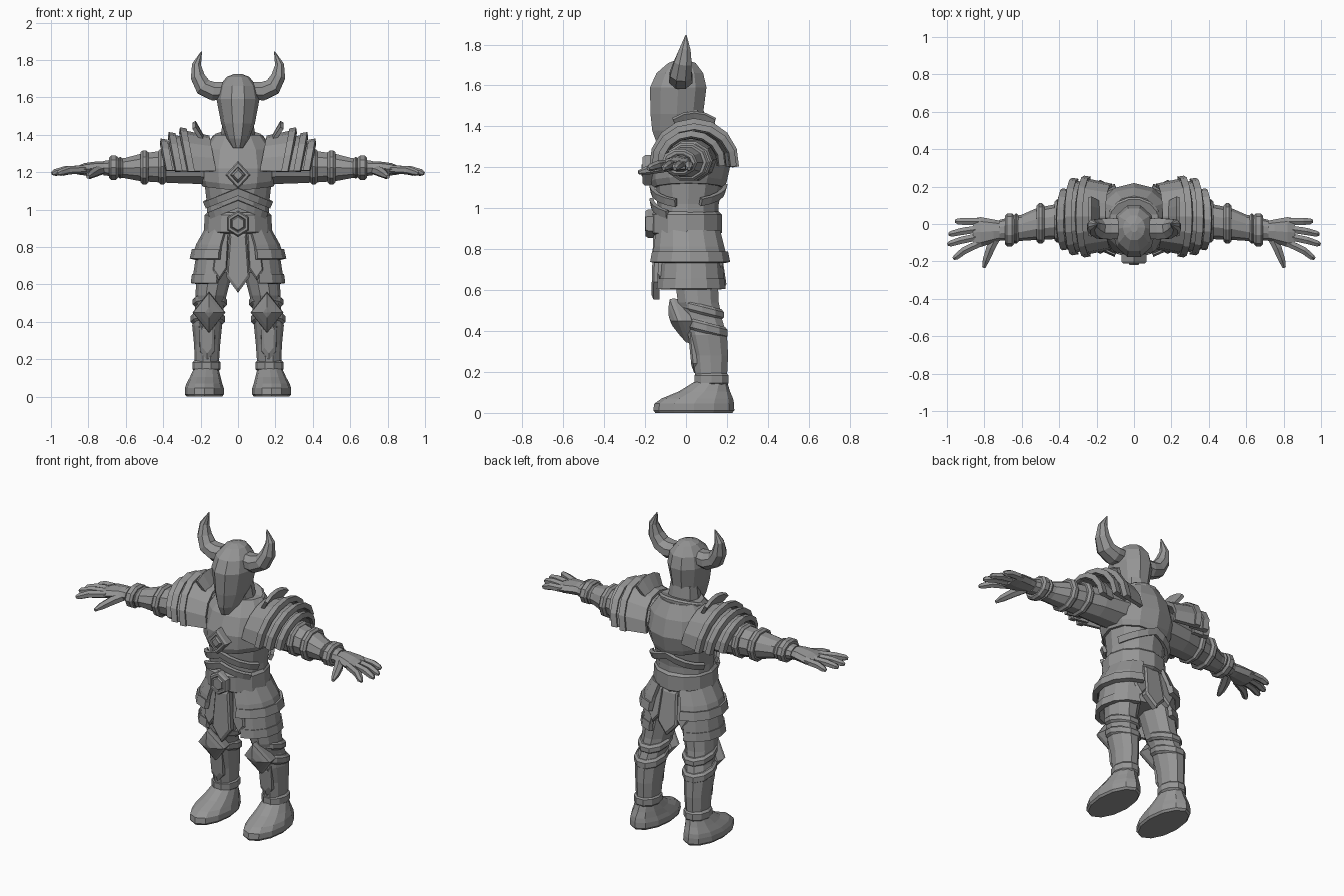
import bpy, bmesh, math
from mathutils import Vector

if "Cube" in bpy.data.objects:
    bpy.data.objects.remove(bpy.data.objects["Cube"], do_unlink=True)

GREY = bpy.data.materials.new("plain_grey")
GREY.use_nodes = True
GREY.diffuse_color = (0.3, 0.3, 0.3, 1)
GREY.node_tree.nodes["Principled BSDF"].inputs["Base Color"].default_value = (0.3, 0.3, 0.3, 1)


def build(name, rings, closed=True, thick=0, mirror=False):
    """Skin a list of point rings into one flat-shaded object."""
    bm = bmesh.new()
    rows = [[bm.verts.new(p) for p in ring] for ring in rings]
    n = len(rows[0])
    for a, b in zip(rows, rows[1:]):
        for i in range(n if closed else n - 1):
            j = (i + 1) % n
            bm.faces.new((a[i], a[j], b[j], b[i]))
    if closed:
        bm.faces.new(rows[0])
        bm.faces.new(rows[-1])
    bmesh.ops.remove_doubles(bm, verts=bm.verts, dist=0.0005)
    bmesh.ops.recalc_face_normals(bm, faces=bm.faces)
    mesh = bpy.data.meshes.new(name)
    bm.to_mesh(mesh)
    bm.free()
    mesh.materials.append(GREY)
    ob = bpy.data.objects.new(name, mesh)
    bpy.context.collection.objects.link(ob)
    if thick:
        mod = ob.modifiers.new("thickness", 'SOLIDIFY')
        mod.thickness, mod.offset = thick, 0
    if mirror:
        ob.modifiers.new("mirror", 'MIRROR')
    return ob


def loft(name, rows, axis='Z', n=10, arc=None, thick=0.02, mirror=False, warp=None):
    """Ellipse rows (position, centre a, centre b, radius a, radius b) along an axis."""
    lo, hi = arc or (0, 360)
    steps = n - 1 if arc else n
    rings = []
    for pos, ca, cb, ra, rb in rows:
        ring = []
        for i in range(n):
            t = math.radians(lo + (hi - lo) * i / steps)
            a, b = ca + ra * math.cos(t), cb + rb * math.sin(t)
            p = Vector((a, b, pos) if axis == 'Z' else (pos, a, b))
            ring.append(warp(p) if warp else p)
        rings.append(ring)
    return build(name, rings, not arc, thick if arc else 0, mirror)


def band(name, axis, pos, ca, cb, ra, rb, width, mirror=True, warp=None, n=10):
    """Bevelled hoop around a limb or the waist."""
    h, e = width / 2, 0.012
    rows = [(pos + d, ca, cb, ra - k, rb - k)
            for d, k in ((-h, e), (e - h, 0), (h - e, 0), (h, e))]
    return loft(name, rows, axis, n, mirror=mirror, warp=warp)


def tube(name, path, ref, n=6, flat=1, mirror=True):
    """Tapered tube; path holds (x, y, z, radius)."""
    pts = [Vector(p[:3]) for p in path]
    rings = []
    for i, p in enumerate(pts):
        t = (pts[min(i + 1, len(pts) - 1)] - pts[max(i - 1, 0)]).normalized()
        u = t.cross(Vector(ref)).normalized()
        v = t.cross(u)
        r = path[i][3]
        angles = [math.tau * (k + 0.5) / n for k in range(n)]
        rings.append([p + u * r * math.cos(a) + v * r * flat * math.sin(a) for a in angles])
    return build(name, rings, mirror=mirror)


def plate(name, outline, layers, slope=0, mirror=False):
    """Front-facing (x, z) outline stacked in layers of (y, scale)."""
    cx = sum(p[0] for p in outline) / len(outline)
    cz = sum(p[1] for p in outline) / len(outline)
    rings = [[(cx + (x - cx) * s, y + slope * (z - cz) * s, cz + (z - cz) * s)
              for x, z in outline] for y, s in layers]
    return build(name, rings, mirror=mirror)


def diamond(x, z, w, h):
    return [(x - w, z), (x, z - h), (x + w, z), (x, z + h)]


# Helmet, horns and neck
loft("helmet", [(1.33, 0, -.10, .03, .05), (1.38, 0, -.07, .06, .10), (1.46, 0, -.045, .09, .135),
                (1.59, 0, -.038, .115, .145), (1.66, 0, -.03, .10, .12),
                (1.71, 0, -.02, .06, .07), (1.725, 0, -.02, .02, .025)])
tube("horns", [(.08, -.025, 1.635, .05), (.13, -.025, 1.632, .054), (.185, -.025, 1.655, .05),
               (.215, -.015, 1.71, .041), (.222, -.005, 1.775, .026), (.195, 0, 1.845, .003)],
     (0, 1, 0), n=8, flat=1.15)
loft("neck", [(1.28, 0, .02, .11, .10), (1.48, 0, .01, .08, .08)])
band("collar", 'Z', 1.365, 0, .02, .145, .125, .05, mirror=False, n=14,
     warp=lambda p: p + Vector((0, 0, .32 * (p.y - .02))))

# Torso and breastplate
loft("torso", [(.66, 0, .03, .13, .11), (.76, 0, .02, .165, .14), (.9, 0, .01, .17, .15),
               (1.02, 0, .01, .165, .15), (1.15, 0, .015, .18, .17), (1.3, 0, .03, .18, .16)], n=12)
loft("breastplate", [(1.1, 0, .012, .19, .175), (1.13, 0, .012, .203, .187), (1.22, 0, .022, .21, .197),
                     (1.32, 0, .03, .19, .165), (1.40, 0, .04, .13, .11)], n=12,
     warp=lambda p: p + Vector((0, 0, .12 * abs(p.x))) if p.z < 1.2 else p)
for name, z, arc in (("belly_trim", 1.115, (200, 340)), ("belly_lower_trim", 1.05, (215, 325)),
                     ("back_trim", 1.12, (20, 160))):
    loft(name, [(z - .04, 0, .01, .175, .172), (z, 0, .012, .19, .182)], arc=arc, n=9,
         warp=lambda p: p - Vector((0, 0, .4 * abs(p.x))))
plate("chest_diamond", diamond(0, 1.185, .068, .075),
      [(-.16, 1), (-.20, 1), (-.212, .85), (-.212, .6), (-.2, .55), (-.218, .35)])

# Belt and buckle
loft("belt", [(.87, 0, 0, .17, .16), (.88, 0, 0, .183, .175), (.97, 0, 0, .178, .175),
              (.985, 0, 0, .165, .16)], n=12)
hexagon = [(.066 * math.sin(math.tau * k / 6), .925 + .07 * math.cos(math.tau * k / 6)) for k in range(6)]
plate("buckle", hexagon, [(-.15, 1), (-.185, 1), (-.198, .88), (-.198, .68), (-.19, .6), (-.2, .5)])

# Hanging cloth panels
plate("front_tabard", [(-.045, .88), (.045, .88), (.062, .64), (0, .555), (-.062, .64)],
      [(-.125, 1), (-.155, 1), (-.165, .85)], slope=.03)
plate("front_side_panels", [(.05, .88), (.11, .88), (.135, .67), (.1, .62), (.06, .68)],
      [(-.09, 1), (-.125, 1), (-.135, .85)], slope=.05, mirror=True)
plate("back_tail", [(-.05, .88), (.05, .88), (.065, .68), (0, .61), (-.065, .68)],
      [(.14, 1), (.17, 1), (.18, .85)], slope=-.15)
plate("back_side_panels", [(.05, .88), (.11, .88), (.135, .72), (.1, .66), (.06, .71)],
      [(.11, 1), (.16, 1), (.17, .85)], slope=-.18, mirror=True)

# Layered hip armour
hips = (-82, 82)
loft("upper_tassets", [(.89, .05, .01, .12, .15), (.81, .07, .015, .145, .165), (.75, .075, .02, .16, .175)],
     arc=hips, n=7, mirror=True)
loft("upper_tasset_rims", [(.785, .075, .02, .158, .175), (.735, .075, .02, .17, .185)],
     arc=hips, n=7, thick=.028, mirror=True)
loft("lower_tassets", [(.78, .08, .025, .13, .14), (.62, .09, .025, .145, .155)],
     arc=hips, n=7, mirror=True)
loft("lower_tasset_rims", [(.655, .09, .025, .143, .153), (.605, .09, .025, .15, .158)],
     arc=hips, n=7, thick=.026, mirror=True)

# Legs, knee guards and boots
loft("legs", [(.85, .10, .03, .09, .12), (.66, .125, .05, .095, .11), (.54, .145, .06, .083, .105),
              (.46, .155, .085, .075, .095), (.38, .165, .105, .08, .1), (.28, .165, .12, .07, .09),
              (.1, .168, .125, .06, .075)], mirror=True)
lean = lambda p: p - Vector((0, 0, .25 * (p.y - .08)))
band("knee_upper_bands", 'Z', .505, .15, .08, .092, .11, .05, warp=lean)
band("knee_lower_bands", 'Z', .42, .162, .10, .092, .108, .055, warp=lean)
plate("knee_guards", diamond(.155, .45, .088, .11),
      [(.03, .9), (-.02, 1), (-.04, .95), (-.055, .7), (-.075, .25), (-.078, 0)], slope=-.38, mirror=True)
plate("shin_guards", [(.12, .4), (.21, .4), (.205, .24), (.165, .19), (.125, .24)],
      [(.08, 1), (.03, .95), (.02, .6)], slope=-.1, mirror=True)
band("boot_cuffs", 'Z', .165, .168, .125, .075, .088, .06)
loft("boots", [(0, .18, .038, .095, .188), (.012, .18, .038, .104, .198), (.045, .18, .04, .104, .195),
               (.07, .18, .055, .096, .175), (.105, .175, .09, .082, .125),
               (.15, .17, .12, .066, .082)], n=12, mirror=True)

# Shoulder armour in overlapping tiers
tilt = lambda p: p + Vector((.2 * (p.z - 1.36), 0, 0))
shoulder = (-5, 185)
for name, x0, x1, cz, r0, r1, cy, wide in (("inner", .15, .29, 1.22, .165, .195, .04, 1.0),
                                           ("middle", .26, .355, 1.22, .155, .17, .04, 1.08),
                                           ("outer", .32, .405, 1.22, .13, .135, .025, 1.05)):
    loft(name + "_pauldrons", [(x0, cy, cz, r0 * wide, r0), (x1, cy, cz, r1 * wide, r1)], 'X', 9,
         shoulder, .022, True, tilt)
    loft(name + "_pauldron_rims", [(x1 - .025, cy, cz, r1 * wide + .004, r1 + .004),
                                   (x1 + .01, cy, cz, r1 * wide + .01, r1 + .01)], 'X', 9,
         shoulder, .03, True, tilt)
loft("neck_guards", [(.19, .04, 1.22, .16, .17), (.235, .04, 1.22, .21, .25)], 'X', 5,
     (60, 120), .02, True)

# Arms and bracers
loft("arms", [(.15, .03, 1.24, .12, .11), (.3, .025, 1.235, .11, .10), (.4, .015, 1.23, .095, .09),
              (.52, .0, 1.225, .085, .077), (.6, -.02, 1.222, .07, .058), (.72, -.033, 1.222, .055, .04)],
     'X', mirror=True)
band("elbow_bands", 'X', .50, .003, 1.226, .108, .096, .042)
band("upper_arm_bands", 'X', .405, .015, 1.23, .115, .1, .04)
band("wrist_cuffs", 'X', .665, -.032, 1.224, .088, .068, .05)
band("wrist_rims", 'X', .63, -.025, 1.224, .08, .06, .03)

# Hands
loft("palms", [(.68, -.034, 1.222, .045, .032), (.75, -.038, 1.222, .062, .036),
               (.82, -.043, 1.216, .08, .033), (.86, -.045, 1.21, .075, .022)], 'X', 8, mirror=True)
for name, y0, x1, y1 in (("little", .012, .955, .015), ("ring", -.025, .99, -.055),
                         ("middle", -.065, .995, -.11), ("index", -.1, .965, -.185)):
    xm, ym = .84 + (x1 - .84) * .55, y0 + (y1 - y0) * .5
    tube(name + "_fingers", [(.82, y0, 1.215, .022), (xm, ym, 1.21, .022),
                             (x1 - .015, y1 * .95, 1.198, .018), (x1, y1, 1.193, .009)], (0, 0, 1))
tube("thumbs", [(.73, -.06, 1.212, .026), (.765, -.125, 1.2, .027), (.79, -.19, 1.185, .021),
                (.803, -.232, 1.175, .01)], (0, 0, 1))
